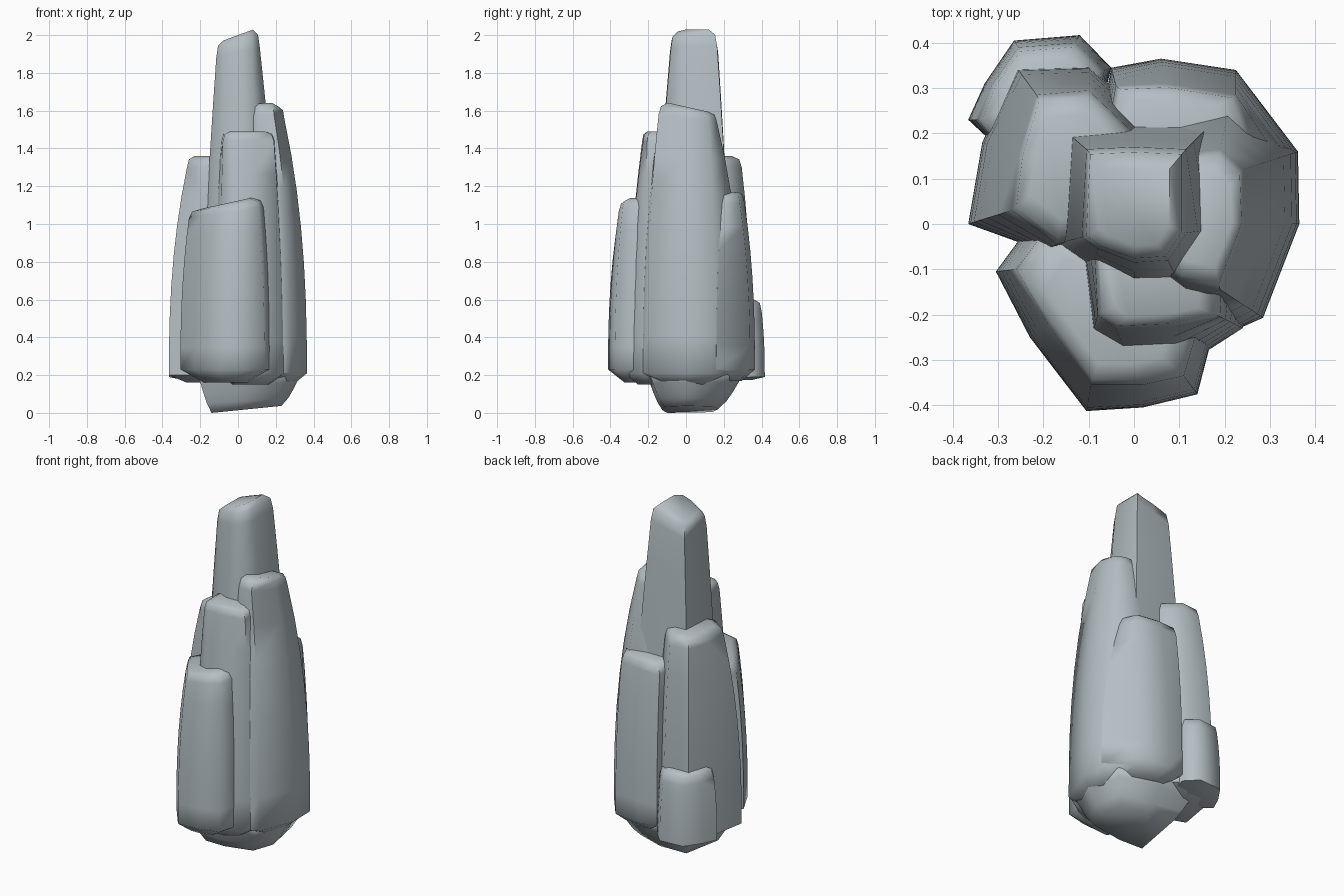
import bpy, bmesh, math
from mathutils import Vector

if "Cube" in bpy.data.objects:
    bpy.data.objects.remove(bpy.data.objects["Cube"])

stone = bpy.data.materials.new("blue grey stone")
stone.diffuse_color = (0.46, 0.52, 0.55, 1)
stone.use_nodes = True
stone.node_tree.nodes["Principled BSDF"].inputs["Base Color"].default_value = stone.diffuse_color


def column(name, low, high, z0, z1, cap, power=2.4, drop=0.06, tilt0=(0, 0), tilt1=(0, 0), steps=7):
    """Loft a foot outline into a shoulder outline, then round off the top."""
    n = len(low)
    rings = []

    def inset(ring, k, dz):
        c = sum(ring, Vector()) / n
        return [Vector((c.x + (p.x - c.x) * k, c.y + (p.y - c.y) * k, p.z + dz)) for p in ring]

    for i in range(steps + 1):
        t = i / steps
        e = t ** power
        ring = []
        for a, b in zip(low, high):
            za = z0 + tilt0[0] * a[0] + tilt0[1] * a[1]
            zb = z1 + tilt1[0] * b[0] + tilt1[1] * b[1]
            ring.append(Vector((a[0] + (b[0] - a[0]) * e, a[1] + (b[1] - a[1]) * e, za + (zb - za) * t)))
        rings.append(ring)
    if drop:
        rings.insert(0, inset(rings[0], 0.5, -drop))
    shoulder = rings[-1]
    rings.append(inset(shoulder, 0.92, cap * 0.7))
    rings.append(inset(shoulder, 0.68, cap))

    bm = bmesh.new()
    vs = [[bm.verts.new(p) for p in r] for r in rings]
    for a, b in zip(vs, vs[1:]):
        for i in range(n):
            j = (i + 1) % n
            bm.faces.new((a[i], a[j], b[j], b[i]))
    bm.faces.new(vs[0][::-1])
    bm.faces.new(vs[-1])
    bmesh.ops.recalc_face_normals(bm, faces=bm.faces)
    me = bpy.data.meshes.new(name)
    bm.to_mesh(me)
    bm.free()
    me.materials.append(stone)
    ob = bpy.data.objects.new(name, me)
    bpy.context.collection.objects.link(ob)
    bpy.ops.object.select_all(action='DESELECT')
    ob.select_set(True)
    bpy.context.view_layer.objects.active = ob
    bpy.ops.object.shade_smooth_by_angle(angle=math.radians(62))
    return ob


# Tall central spire
column("tall_spire",
       [(-.2, -.05), (-.1, -.12), (0, -.19), (.13, -.19), (.25, 0), (.2, .25), (0, .25), (-.18, .23)],
       [(-.115, -.03), (-.08, -.055), (0, -.085), (.075, -.08), (.115, -.02), (.115, .165), (0, .17), (-.105, .165)],
       .2, 1.91, .09, power=1.4, tilt1=(.25, 0))

# Broad column on the right
column("right_column",
       [(.365, 0), (.362, .16), (.22, .3), (.05, .25), (.05, -.15), (.2, -.245), (.285, -.207)],
       [(.245, 0), (.24, .12), (.19, .165), (.08, .15), (.05, -.08), (.1, -.125), (.19, -.145)],
       .21, 1.56, .06, tilt1=(0, -.15))

# Ridge between the spire and the front column
column("front_ridge",
       [(-.1, -.27), (0, -.32), (.1, -.32), (.24, -.23), (.3, 0), (-.15, 0)],
       [(-.08, -.2), (-.04, -.232), (.08, -.227), (.19, -.205), (.2, 0), (-.09, 0)],
       .21, 1.44, .05, power=1.8)

# Low column at the front left
column("front_column",
       [(-.305, -.105), (-.23, -.25), (-.105, -.413), (.02, -.405), (.14, -.376), (.17, -.26), (.15, -.05), (-.25, -.03)],
       [(-.26, -.1), (-.19, -.22), (-.095, -.355), (.02, -.355), (.11, -.335), (.135, -.25), (.12, -.05), (-.2, -.02)],
       .23, 1.07, .05, tilt1=(.15, 0), drop=.07)

# Column at the back right
column("back_right_column",
       [(.362, .16), (.225, .34), (.06, .365), (-.05, .345), (-.1, .1), (.2, .05)],
       [(.265, .19), (.225, .285), (.07, .31), (-.04, .305), (-.08, .1), (.18, .05)],
       .23, 1.11, .06)

# Column at the back left
column("back_left_column",
       [(-.366, 0), (-.335, .18), (-.26, .346), (-.1, .35), (.03, .235), (0, 0), (-.2, -.06)],
       [(-.27, .03), (-.255, .15), (-.215, .285), (-.1, .295), (0, .2), (0, 0), (-.17, -.045)],
       .2, 1.3, .06, drop=.04)

# Short stub at the back
column("back_stub",
       [(-.366, .23), (-.33, .31), (-.265, .405), (-.12, .417), (-.05, .345), (-.1, .15), (-.28, .15)],
       [(-.345, .23), (-.315, .305), (-.255, .39), (-.13, .4), (-.065, .34), (-.1, .15), (-.28, .15)],
       .19, .56, .06, drop=.015, tilt1=(0, -.05))

# Rounded foot of the rock
column("rock_foot",
       [(-.14, -.1), (0, -.125), (.18, -.115), (.23, 0), (.2, .14), (.05, .17), (-.1, .14)],
       [(-.21, -.17), (0, -.205), (.25, -.19), (.33, 0), (.29, .22), (.05, .3), (-.2, .26)],
       .014, .2, .05, power=.75, drop=0, tilt0=(.1, 0), steps=4)
